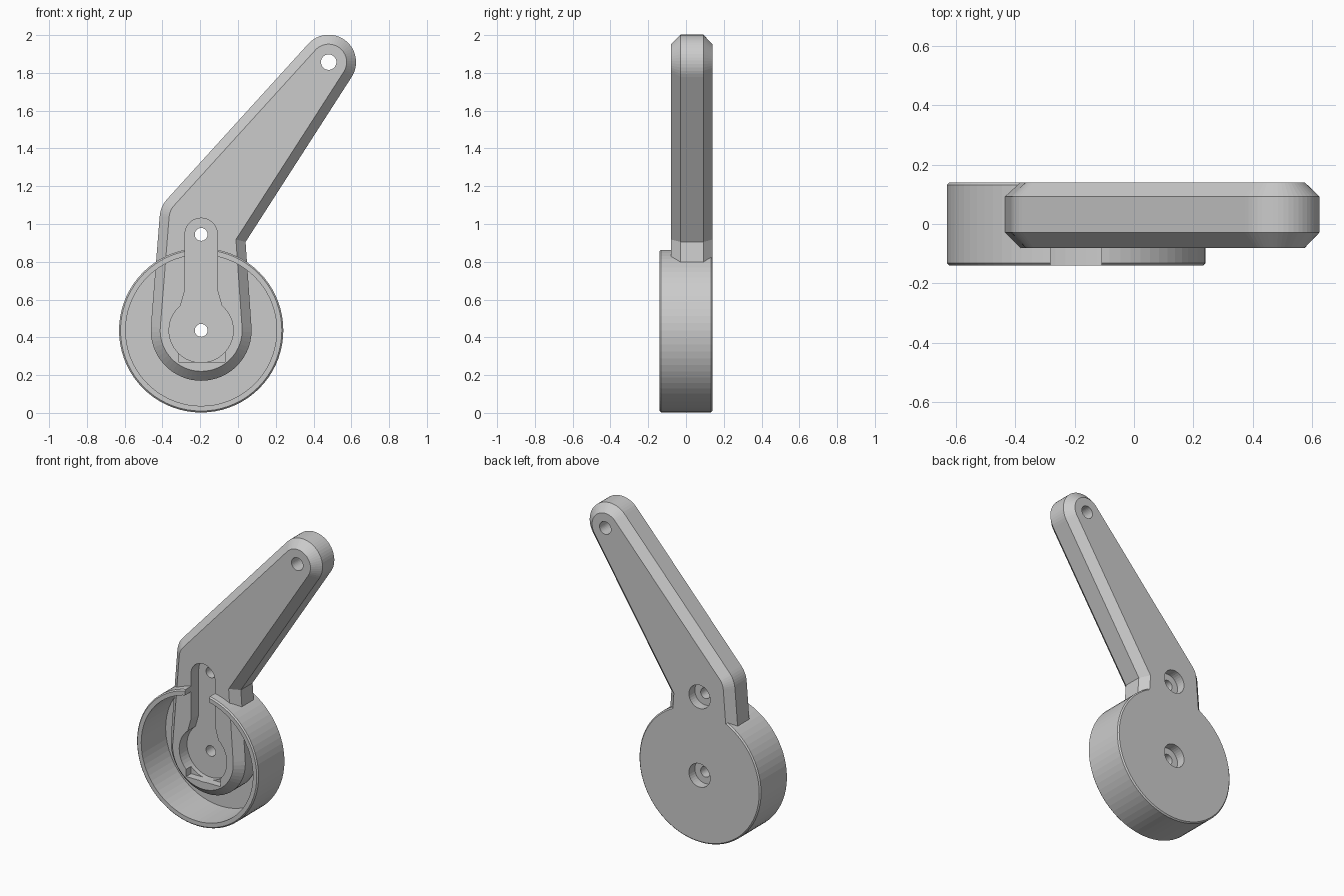
import bpy, bmesh
from math import radians, cos, sin

if "Cube" in bpy.data.objects:
    bpy.data.objects.remove(bpy.data.objects["Cube"])

CX, CZ = -0.195, 0.437          # hub centre
SLOT_Z = 0.945                  # upper screw centre


def arc(x, z, r, a0, a1, n):
    """Points on an arc in the XZ plane, angles in degrees."""
    return [(x + r * cos(radians(a0 + (a1 - a0) * i / n)),
             z + r * sin(radians(a0 + (a1 - a0) * i / n))) for i in range(n + 1)]


def circle(x, z, r, n=32):
    return arc(x, z, r, 0, 360, n)[:-1]


def loft(name, layers):
    """Solid skinned through (y, outline) layers, capped at both ends."""
    bm = bmesh.new()
    rings = [[bm.verts.new((x, y, z)) for x, z in pts] for y, pts in layers]
    for a, b in zip(rings, rings[1:]):
        for i in range(len(a)):
            j = (i + 1) % len(a)
            bm.faces.new((a[i], a[j], b[j], b[i]))
    bm.faces.new(rings[0])
    bm.faces.new(rings[-1])
    bmesh.ops.recalc_face_normals(bm, faces=bm.faces)
    mesh = bpy.data.meshes.new(name)
    bm.to_mesh(mesh)
    bm.free()
    ob = bpy.data.objects.new(name, mesh)
    bpy.context.collection.objects.link(ob)
    return ob


def combine(target, other, operation):
    """Boolean other into target, then drop other."""
    mod = target.modifiers.new(operation.lower(), 'BOOLEAN')
    mod.operation, mod.object, mod.solver = operation, other, 'EXACT'
    bpy.context.view_layer.objects.active = target
    bpy.ops.object.modifier_apply(modifier=mod.name)
    bpy.data.objects.remove(other, do_unlink=True)


def arm_outline(d):
    """Lever outline inset by d: hub end, inner corner, tip, elbow."""
    corner = (0.04 - 1.053 * d * cos(radians(14.3)),
              0.905 + 1.053 * d * sin(radians(14.3)))
    return (arc(CX, CZ, 0.267 - d, 176, 364, 32) + [corner]
            + arc(0.48, 1.857, 0.145 - d, -32.6, 138, 24)
            + arc(-0.265, 1.03, 0.15 - d, 138, 176, 6))


# Open wheel cup with a thin rim and solid back
cup = loft("wheel_cup", [(y, circle(CX, CZ, r, 72)) for y, r in (
    (0.14, 0.427), (0.132, 0.435), (-0.132, 0.435), (-0.14, 0.427),
    (-0.14, 0.40), (0.11, 0.40))])

# Bevelled lever arm
lever = loft("lever_arm", [(y, arm_outline(d)) for y, d in (
    (-0.08, 0.05), (-0.028, 0), (0.092, 0), (0.14, 0.05))])
combine(lever, cup, 'UNION')

# Keyhole recess in the front, which also notches the rim
keyhole = (arc(CX, SLOT_Z, 0.086, 0, 180, 20) + [(CX - 0.086, 0.65)]
           + arc(CX, CZ, 0.17, 130, 410, 40) + [(CX + 0.086, 0.65)])
combine(lever, loft("keyhole_cutter", [(-0.2, keyhole), (0.0, keyhole)]), 'DIFFERENCE')

# Small corner pockets at the foot of the recess
foot = [(-0.315, 0.27), (-0.07, 0.27), (-0.07, 0.325), (-0.315, 0.325)]
combine(lever, loft("foot_cutter", [(-0.2, foot), (-0.03, foot)]), 'DIFFERENCE')

# Screw holes with counterbores at the back
for z in (CZ, SLOT_Z):
    for r, y0 in ((0.034, -0.3), (0.076, 0.08)):
        hole = circle(CX, z, r)
        combine(lever, loft("hole_cutter", [(y0, hole), (0.3, hole)]), 'DIFFERENCE')

# Plain hole in the tip
hole = circle(0.48, 1.857, 0.041)
combine(lever, loft("tip_cutter", [(-0.3, hole), (0.3, hole)]), 'DIFFERENCE')
